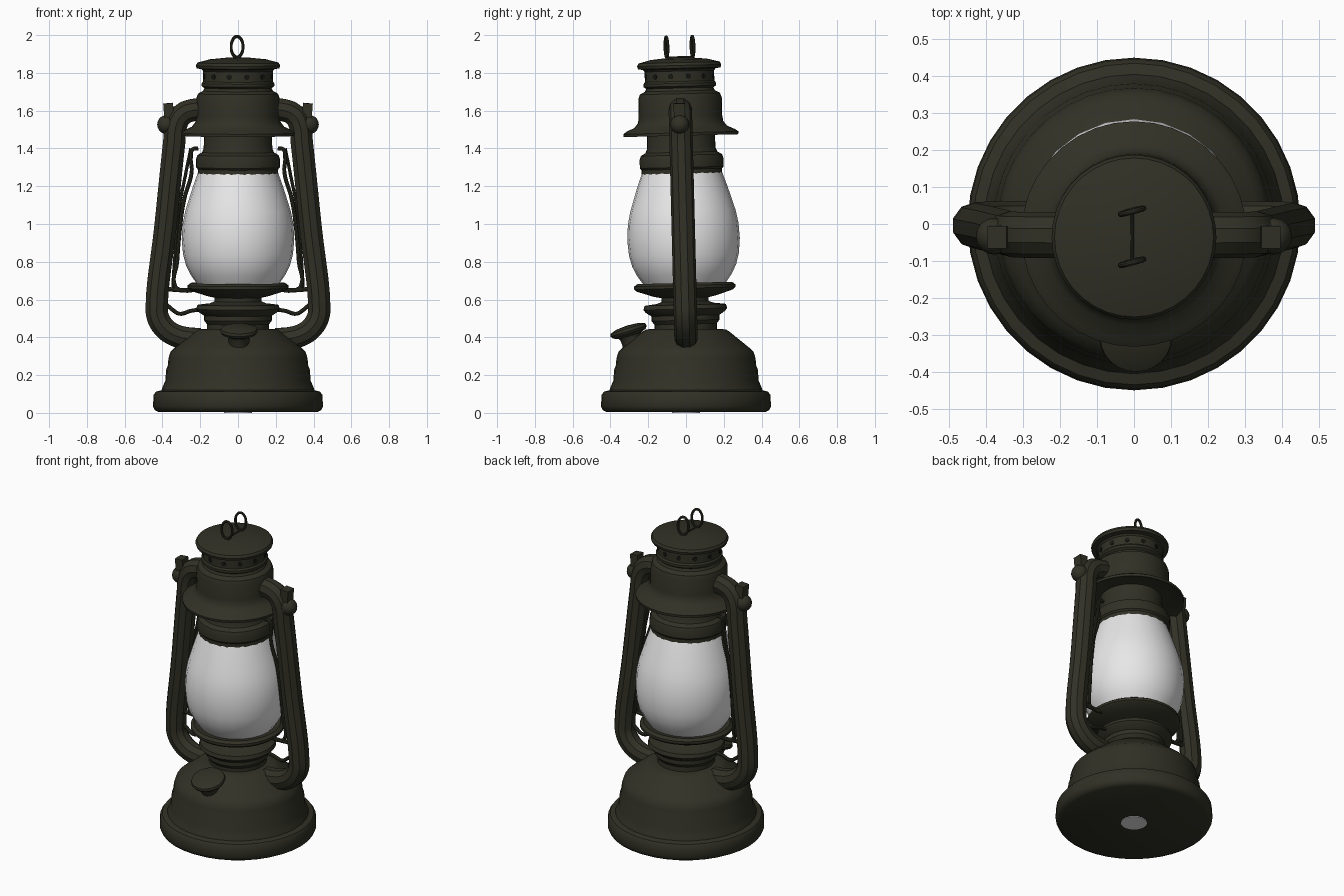
import bpy
import math
from mathutils import Matrix, Vector

cube = bpy.data.objects.get("Cube")
if cube:
    bpy.data.objects.remove(cube, do_unlink=True)


def material(name, colour):
    m = bpy.data.materials.new(name)
    m.use_nodes = True
    m.diffuse_color = (*colour, 1)
    bsdf = m.node_tree.nodes["Principled BSDF"]
    bsdf.inputs["Base Color"].default_value = (*colour, 1)
    bsdf.inputs["Roughness"].default_value = 0.6
    return m


METAL = material("dark olive metal", (0.03, 0.03, 0.019))
GLASS = material("frosted glass", (0.8, 0.8, 0.8))
HOLE = material("vent shadow", (0.008, 0.008, 0.006))

# The frame above the tank leans slightly forward
PIVOT = Matrix.Translation((0, 0, 0.4))
LEAN = PIVOT @ Matrix.Rotation(0.025, 4, "X") @ PIVOT.inverted()


def finish(obj, name, mat, lean=True):
    obj.name = name
    obj.data.materials.clear()
    obj.data.materials.append(mat)
    bpy.ops.object.select_all(action="DESELECT")
    obj.select_set(True)
    bpy.context.view_layer.objects.active = obj
    bpy.ops.object.shade_smooth_by_angle(angle=math.radians(35))
    if lean:
        obj.matrix_world = LEAN @ obj.matrix_basis
    return obj


def lathe(name, profile, mat=METAL, lean=True, sides=36):
    """Revolve (radius, height) points around z."""
    verts, faces = [], []
    for r, z in profile:
        for i in range(sides):
            a = math.tau * i / sides
            verts.append((r * math.cos(a), r * math.sin(a), z))
    for k in range(len(profile) - 1):
        for i in range(sides):
            j = (i + 1) % sides
            faces.append((k * sides + i, k * sides + j,
                          (k + 1) * sides + j, (k + 1) * sides + i))
    faces.append(tuple(reversed(range(sides))))
    faces.append(tuple(range((len(profile) - 1) * sides, len(verts))))
    mesh = bpy.data.meshes.new(name)
    mesh.from_pydata(verts, [], faces)
    obj = bpy.data.objects.new(name, mesh)
    bpy.context.collection.objects.link(obj)
    return finish(obj, name, mat, lean)


def tube(name, points, radius, cyclic=False, lean=True):
    """Sweep a round section along a smooth path."""
    curve = bpy.data.curves.new(name, "CURVE")
    curve.dimensions = "3D"
    curve.bevel_depth = radius
    curve.bevel_resolution = 3
    curve.resolution_u = 6
    curve.use_fill_caps = True
    spline = curve.splines.new("BEZIER")
    spline.bezier_points.add(len(points) - 1)
    spline.use_cyclic_u = cyclic
    for bp, co in zip(spline.bezier_points, points):
        bp.co = co
        bp.handle_left_type = bp.handle_right_type = "AUTO"
    obj = bpy.data.objects.new(name, curve)
    bpy.context.collection.objects.link(obj)
    bpy.ops.object.select_all(action="DESELECT")
    obj.select_set(True)
    bpy.context.view_layer.objects.active = obj
    bpy.ops.object.convert(target="MESH")
    return finish(bpy.context.object, name, METAL, lean)


# Fuel tank with rolled foot
lathe("fuel_tank", [
    (0.42, 0.004), (0.44, 0.015), (0.45, 0.035), (0.447, 0.095), (0.435, 0.112),
    (0.405, 0.12), (0.398, 0.14), (0.385, 0.17), (0.38, 0.23), (0.372, 0.25),
    (0.368, 0.29), (0.357, 0.325), (0.335, 0.345), (0.23, 0.43), (0.21, 0.442),
    (0.165, 0.445)], lean=False)
lathe("underside_plate", [(0.075, 0.0), (0.075, 0.005)], GLASS, lean=False, sides=20)

# Burner neck, flange and globe plate
lathe("burner", [
    (0.165, 0.42), (0.165, 0.47), (0.18, 0.49), (0.18, 0.515), (0.21, 0.535),
    (0.222, 0.55), (0.215, 0.572), (0.15, 0.58), (0.125, 0.59), (0.125, 0.61),
    (0.17, 0.62), (0.2, 0.63), (0.255, 0.648), (0.268, 0.66), (0.268, 0.675),
    (0.25, 0.688), (0.2, 0.68)])

# Glass globe
lathe("glass_globe", [
    (0.205, 0.665), (0.222, 0.69), (0.25, 0.73), (0.275, 0.78), (0.291, 0.84),
    (0.298, 0.92), (0.293, 1.0), (0.279, 1.07), (0.26, 1.13), (0.238, 1.2),
    (0.213, 1.27)], GLASS, sides=24)

# Globe collar and inner chimney
lathe("globe_collar", [
    (0.19, 1.26), (0.213, 1.258), (0.213, 1.29), (0.222, 1.3), (0.222, 1.345),
    (0.215, 1.365), (0.19, 1.38), (0.182, 1.4), (0.178, 1.5)])

# Hood with flared brim, vent band and cap
lathe("hood", [
    (0.18, 1.49), (0.27, 1.48), (0.303, 1.468), (0.305, 1.483), (0.285, 1.497),
    (0.245, 1.515), (0.226, 1.54), (0.221, 1.57), (0.221, 1.665), (0.212, 1.69),
    (0.185, 1.705), (0.178, 1.72), (0.192, 1.73), (0.192, 1.745), (0.184, 1.755),
    (0.184, 1.81), (0.192, 1.82), (0.219, 1.825), (0.223, 1.84), (0.215, 1.855),
    (0.15, 1.872), (0.06, 1.881), (0.01, 1.883)])

# Vent holes around the band
for i in range(12):
    a = math.tau * (i + 0.5) / 12
    out = Vector((math.cos(a), math.sin(a), 0))
    bpy.ops.mesh.primitive_cylinder_add(
        vertices=10, radius=0.014, depth=0.008,
        location=out * 0.183 + Vector((0, 0, 1.782)),
        rotation=out.to_track_quat("Z", "Y").to_euler())
    finish(bpy.context.object, "vent_hole", HOLE)

# Hanging loops and the wire joining them
for y in (-0.065, 0.073):
    ring = [(0.031 * math.cos(a) - 0.005, y + 0.008 * math.cos(a),
             1.938 + 0.055 * math.sin(a))
            for a in (math.tau * k / 8 for k in range(8))]
    tube("hanging_loop", ring, 0.0075, cyclic=True)
tube("loop_wire", [(-0.005, -0.065, 1.884), (-0.005, 0.073, 1.884)], 0.005)

# Side frame, mirrored left and right
for s, side in ((1, "left"), (-1, "right")):
    def path(pts, y=0.0):
        return [(s * x, y, z) for x, z in pts]

    tube(side + "_frame_tube", path([
        (0.17, 1.605), (0.24, 1.603), (0.295, 1.58), (0.326, 1.53), (0.338, 1.43),
        (0.385, 0.98), (0.43, 0.57), (0.425, 0.51), (0.39, 0.45), (0.335, 0.412),
        (0.27, 0.395), (0.2, 0.39)]), 0.062)

    # Joint knob and lug at the frame corner
    bpy.ops.mesh.primitive_uv_sphere_add(
        segments=16, ring_count=10, radius=0.05, location=(s * 0.378, -0.005, 1.527))
    finish(bpy.context.object, side + "_joint_knob", METAL)
    bpy.ops.mesh.primitive_cube_add(size=1, location=(s * 0.365, -0.005, 1.575))
    lug = bpy.context.object
    lug.scale = (0.052, 0.06, 0.13)
    lug.rotation_euler.y = s * 0.08
    bpy.context.view_layer.update()
    finish(lug, side + "_lug", METAL)

    # Globe guard wires
    tube(side + "_guard_wire", path([
        (0.21, 1.4), (0.24, 1.395), (0.25, 1.35), (0.245, 1.28), (0.285, 1.13),
        (0.31, 0.95), (0.322, 0.8), (0.332, 0.67), (0.3, 0.65), (0.2, 0.655)]), 0.011)
    tube(side + "_lift_wire", path([
        (0.25, 1.4), (0.28, 1.25), (0.313, 1.08), (0.328, 0.9), (0.34, 0.75),
        (0.345, 0.66)], 0.02), 0.009)
    tube(side + "_plate_arm", path([(0.2, 0.655), (0.3, 0.65), (0.37, 0.655)]), 0.012)
    tube(side + "_lower_wire", path([
        (0.18, 0.55), (0.25, 0.54), (0.31, 0.525), (0.345, 0.545), (0.38, 0.575)]), 0.011)

# Filler neck and tilted cap
cap = lathe("filler_cap", [
    (0.055, -0.1), (0.055, -0.045), (0.062, -0.03), (0.092, -0.017), (0.1, -0.004),
    (0.096, 0.01), (0.06, 0.022), (0.01, 0.026)], lean=False, sides=24)
cap.location = (0.005, -0.305, 0.437)
cap.rotation_euler.x = 0.3
